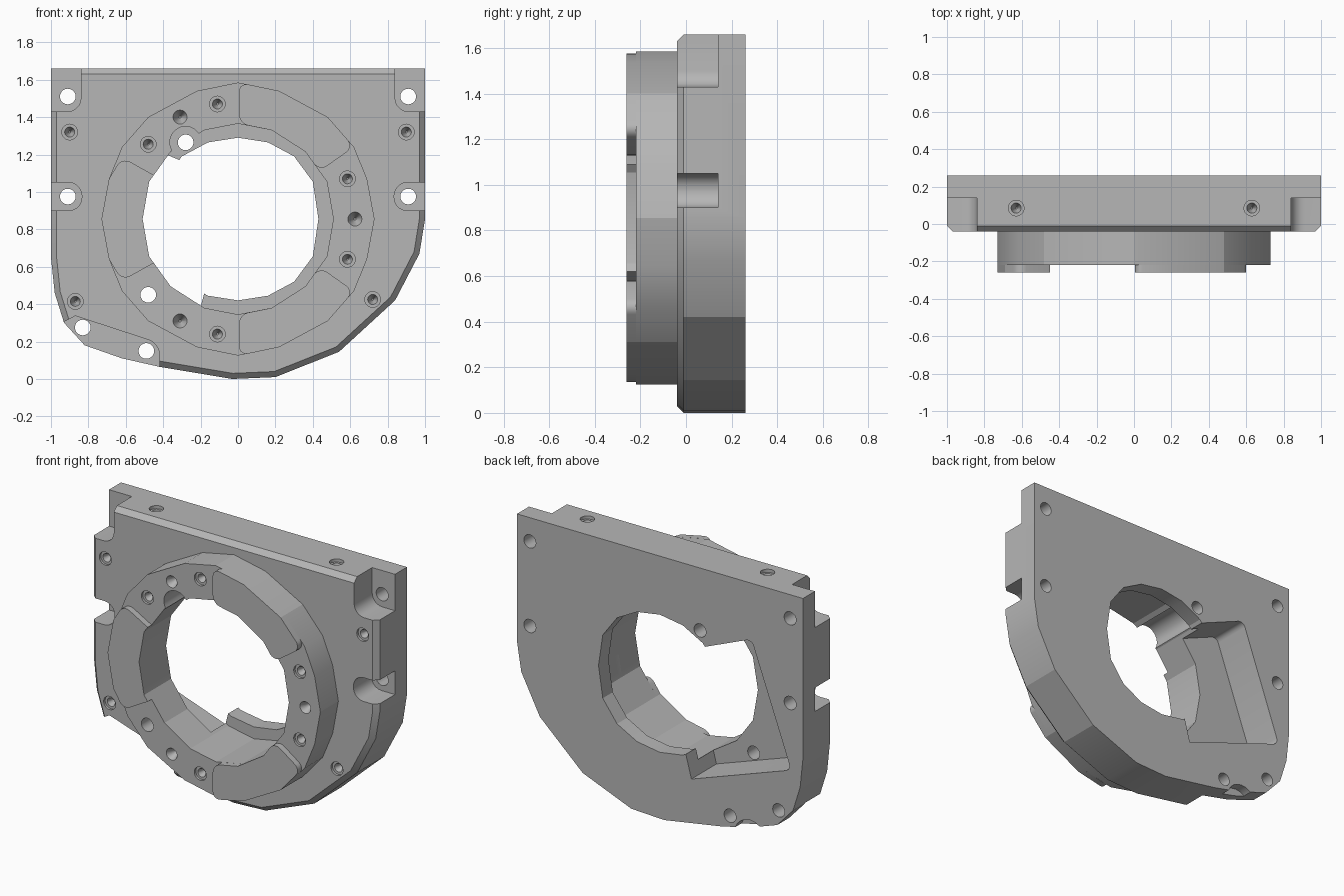
import bpy, bmesh, math
from mathutils import Vector

cube = bpy.data.objects.get("Cube")
if cube:
    bpy.data.objects.remove(cube, do_unlink=True)

grey = bpy.data.materials.new("cast grey")
grey.use_nodes = True
grey.diffuse_color = (0.47, 0.47, 0.47, 1)
grey.node_tree.nodes["Principled BSDF"].inputs["Base Color"].default_value = (0.47, 0.47, 0.47, 1)

CZ = 0.855                                   # bore axis height
BACK, LEDGE, FACE, RING, PAD = 0.26, 0.14, -0.04, -0.22, -0.26


def add(name, bm):
    bmesh.ops.recalc_face_normals(bm, faces=bm.faces[:])
    mesh = bpy.data.meshes.new(name)
    bm.to_mesh(mesh)
    bm.free()
    mesh.materials.append(grey)
    ob = bpy.data.objects.new(name, mesh)
    bpy.context.collection.objects.link(ob)
    return ob


def prism(name, pts, y0, y1, corners=(), radius=0.0, chamfer=0.0):
    """Extrude an x-z outline from y0 (front) to y1, rounding chosen corners."""
    bm = bmesh.new()
    verts = [bm.verts.new((x, y0, z)) for x, z in pts]
    bm.faces.new(verts)
    if corners:
        bmesh.ops.bevel(bm, geom=[verts[i] for i in corners], offset=radius,
                        segments=5, profile=0.5, affect='VERTICES')
    front = bm.faces[:]
    ext = bmesh.ops.extrude_face_region(bm, geom=front, use_keep_orig=True)
    bmesh.ops.translate(bm, verts=[g for g in ext["geom"] if isinstance(g, bmesh.types.BMVert)],
                        vec=(0, y1 - y0, 0))
    bmesh.ops.recalc_face_normals(bm, faces=bm.faces[:])
    if chamfer:
        edges = [e for e in bm.edges if all(abs(v.co.y - y0) < 1e-5 for v in e.verts)]
        bmesh.ops.bevel(bm, geom=edges, offset=chamfer, segments=1, affect='EDGES')
    return add(name, bm)


def cone(name, start, direction, r0, r1, depth):
    """Round cutter running from start along direction."""
    bm = bmesh.new()
    bmesh.ops.create_cone(bm, cap_ends=True, segments=20, radius1=r0, radius2=r1, depth=depth)
    d = Vector(direction)
    turn = d.to_track_quat('Z', 'Y').to_matrix()
    bmesh.ops.rotate(bm, verts=bm.verts[:], matrix=turn)
    bmesh.ops.translate(bm, verts=bm.verts[:], vec=Vector(start) + d * depth / 2)
    return add(name, bm)


def hole(x, z, y0=-0.4, y1=0.4, r=0.042):
    return cone("cutter", (x, y0, z), (0, 1, 0), r, r, y1 - y0)


def dimple(x, z, y, stepped=True):
    """Blind screw hole with a conical bottom."""
    if not stepped:
        return [cone("cutter", (x, y - 0.001, z), (0, 1, 0), 0.038, 0.006, 0.07)]
    return [cone("cutter", (x, y - 0.01, z), (0, 1, 0), 0.042, 0.042, 0.025),
            cone("cutter", (x, y + 0.005, z), (0, 1, 0), 0.03, 0.005, 0.08)]


def around(quarter):
    """Mirror a quarter outline (from +x to +z) to a closed loop about the bore axis."""
    half = quarter + [(-x, z) for x, z in quarter[-2::-1]]
    full = half + [(x, -z) for x, z in half[-2:0:-1]]
    return [(x, z + CZ) for x, z in full]


def cut(ob, cutters):
    bpy.context.view_layer.objects.active = ob
    for c in cutters:
        m = ob.modifiers.new("cut", 'BOOLEAN')
        m.operation, m.solver, m.object = 'DIFFERENCE', 'EXACT', c
        bpy.ops.object.modifier_apply(modifier=m.name)
    for c in cutters:
        bpy.data.objects.remove(c, do_unlink=True)


def smooth(ob):
    bpy.ops.object.select_all(action='DESELECT')
    ob.select_set(True)
    bpy.context.view_layer.objects.active = ob
    bpy.ops.object.shade_smooth_by_angle(angle=math.radians(20))


outer = [(0.73, 0), (0.69, 0.215), (0.62, 0.385), (0.48, 0.545), (0.22, 0.685), (0, 0.73)]
bore = [(0.51, 0), (0.475, 0.2), (0.36, 0.36), (0.18, 0.475), (0, 0.51)]
lip = [(0.43, 0), (0.4, 0.2), (0.3, 0.335), (0.16, 0.41), (0, 0.435)]


def bore_cutters():
    # wide bore plus the lobe beside it
    return [prism("cutter", around(bore), -0.4, 0.16), hole(-0.28, 1.265, -0.4, 0.16, 0.085)]


# Mounting plate with chamfered front edge
plate = prism("mounting_plate", [
    (-1, 1.66), (1, 1.66), (1, 0.855), (0.97, 0.67), (0.84, 0.42), (0.54, 0.145),
    (0.2, 0.01), (-0.03, 0), (-0.42, 0.065), (-0.62, 0.11), (-0.82, 0.18),
    (-0.93, 0.3), (-0.98, 0.46), (-1, 0.65)], FACE, BACK, chamfer=0.03)

cutters = bore_cutters()
cutters.append(prism("cutter", around(lip), -0.4, 0.4))
# Back pocket opening into the bore
cutters.append(prism("cutter", [
    (-0.22, 0.31), (-0.917, 0.553), (-0.64, 1.306), (-0.3, 1.165), (-0.2, 1.24),
    (-0.1, 1), (-0.1, 0.7), (-0.18, 0.46)], 0.01, 0.4, (1, 2), 0.04))
# Corner steps and side slots
for s in (-1, 1):
    cutters.append(prism("cutter", [(s * 0.84, 1.8), (s * 0.84, 1.43), (s * 1.2, 1.43), (s * 1.2, 1.8)],
                         -0.2, LEDGE, (1,), 0.07))
    cutters.append(prism("cutter", [(s * 0.835, 1.05), (s * 0.835, 0.9), (s * 1.2, 0.9), (s * 1.2, 1.05)],
                         -0.2, LEDGE, (0, 1), 0.07))
    cutters.append(hole(s * 0.91, 1.51))
    cutters.append(hole(s * 0.91, 0.975))
    cutters += dimple(s * 0.9, 1.32, FACE)
    # Screw holes in the top edge
    top = s * 0.63
    cutters.append(cone("cutter", (top, 0.085, 1.67), (0, 0, -1), 0.042, 0.042, 0.03))
    cutters.append(cone("cutter", (top, 0.085, 1.65), (0, 0, -1), 0.03, 0.005, 0.09))
# Lower corner step and back scallop
cutters.append(prism("cutter", [(-1.2, 0.3), (-0.94, 0.3), (-0.87, 0.337), (-0.42, 0.19),
                                (-0.42, -0.2), (-1.2, -0.2)], -0.2, LEDGE, (3,), 0.06))
cutters.append(hole(-0.63, 0.05, 0.2, 0.4, 0.11))
for x, z in ((-0.83, 0.275), (-0.49, 0.15), (-0.28, 1.265), (-0.48, 0.45)):
    cutters.append(hole(x, z))
for x, z in ((-0.87, 0.415), (0.72, 0.425)):
    cutters += dimple(x, z, FACE)
cut(plate, cutters)

# Raised ring around the bore
ring = prism("raised_ring", around(outer), RING, FACE)
cutters = bore_cutters() + [hole(-0.48, 0.45)]
for x, z in ((-0.11, 0.615), (0.585, 0.215)):
    for s in (-1, 1):
        cutters += dimple(x, CZ + s * z, RING)
cutters += dimple(-0.48, 1.255, RING)
for x, z in ((-0.31, 1.4), (0.625, CZ), (-0.31, 0.31)):
    cutters += dimple(x, z, RING, False)
cut(ring, cutters)

# Three contact pads with rounded ends
upper = outer[:1:-1] + [(0.62, 0.385), (0.435, 0.255)][1:] + bore[2:]
upper = [(x + 0.005 if x == 0 else x, z) for x, z in upper]
side = [(-0.62, 0.33), (-0.69, 0.215), (-0.73, 0), (-0.69, -0.215), (-0.62, -0.33),
        (-0.45, -0.235), (-0.475, -0.2), (-0.51, 0), (-0.475, 0.2), (-0.45, 0.235)]
pads = [prism("upper_pad", [(x, CZ + z) for x, z in upper], PAD, RING, (0, 3, 4, 7), 0.05),
        prism("lower_pad", [(x, CZ - z) for x, z in upper], PAD, RING, (0, 3, 4, 7), 0.05),
        prism("side_pad", [(x, CZ + z) for x, z in side], PAD, RING, (0, 4), 0.05)]

for ob in [plate, ring] + pads:
    smooth(ob)
